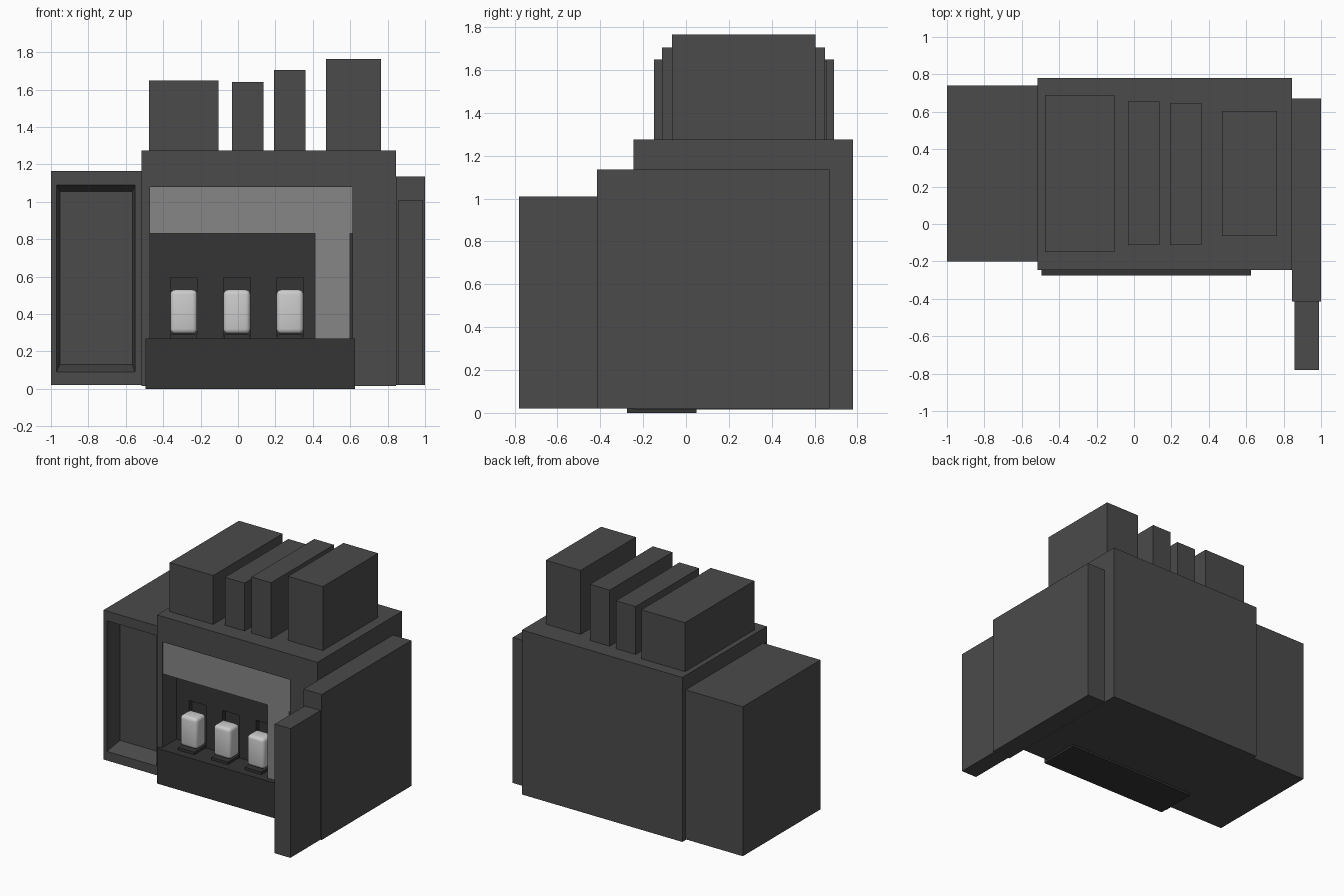
import bpy, bmesh

if "Cube" in bpy.data.objects:
    bpy.data.objects.remove(bpy.data.objects["Cube"])


def material(name, grey):
    m = bpy.data.materials.new(name)
    m.diffuse_color = (grey, grey, grey, 1)
    m.use_nodes = True
    m.node_tree.nodes["Principled BSDF"].inputs["Base Color"].default_value = m.diffuse_color
    return m


BODY = material("casing_grey", 0.07)
DARK = material("dark_trim", 0.035)
PANE = material("pane_grey", 0.24)
WHITE = material("pale_grey", 0.7)


def loft(name, rings, mat):
    """Join rectangles (x0, x1, z0, z1, y) in order and cap both ends."""
    bm = bmesh.new()
    loops = [[bm.verts.new(p) for p in ((x0, y, z0), (x1, y, z0), (x1, y, z1), (x0, y, z1))]
             for x0, x1, z0, z1, y in rings]
    for a, b in zip(loops, loops[1:]):
        for i in range(4):
            j = (i + 1) % 4
            bm.faces.new((a[i], a[j], b[j], b[i]))
    bm.faces.new(loops[0])
    bm.faces.new(loops[-1])
    bmesh.ops.recalc_face_normals(bm, faces=bm.faces)
    mesh = bpy.data.meshes.new(name)
    bm.to_mesh(mesh)
    bm.free()
    mesh.materials.append(mat)
    ob = bpy.data.objects.new(name, mesh)
    bpy.context.collection.objects.link(ob)
    return ob


def box(name, x0, x1, y0, y1, z0, z1, mat=BODY):
    return loft(name, [(x0, x1, z0, z1, y1), (x0, x1, z0, z1, y0)], mat)


def recessed_box(name, x0, x1, y0, y1, z0, z1, hole, floor, depth, mat=BODY):
    """Box whose front face has a pocket; hole and floor are (x0, x1, z0, z1)."""
    return loft(name, [(x0, x1, z0, z1, y1), (x0, x1, z0, z1, y0),
                       (*hole, y0), (*floor, y0 + depth)], mat)


# Main casing with the front bay
bay = (-0.47, 0.612, 0.25, 1.08)
recessed_box("main_casing", -0.515, 0.845, -0.245, 0.78, 0.015, 1.275, bay, bay, 0.295)

# Left cabinet with a tapered front recess
recessed_box("left_cabinet", -1.0, -0.515, -0.2, 0.74, 0.02, 1.165,
             (-0.97, -0.55, 0.09, 1.09), (-0.952, -0.565, 0.13, 1.055), 0.13)

# Right side panels
box("right_panel", 0.845, 1.0, -0.415, 0.67, 0.02, 1.135)
box("right_front_fin", 0.857, 0.99, -0.78, -0.415, 0.02, 1.01)

# Containers on top
for i, (x0, x1, y0, y1, z1) in enumerate([(-0.475, -0.105, -0.15, 0.69, 1.65),
                                          (-0.032, 0.135, -0.113, 0.655, 1.642),
                                          (0.193, 0.36, -0.113, 0.648, 1.705),
                                          (0.47, 0.765, -0.065, 0.605, 1.765)]):
    box(f"top_container_{i + 1}", x0, x1, y0, y1, 1.275, z1)

# Counter across the bottom of the bay
box("counter", -0.495, 0.625, -0.275, 0.05, 0.0, 0.27, DARK)

# Front panes
box("upper_pane", -0.47, 0.612, -0.235, -0.215, 0.83, 1.08, PANE)
box("side_pane", 0.413, 0.598, -0.235, -0.215, 0.27, 0.83, PANE)

# Three dispensing stations: back wall niche, base plate, rounded cup
edges = (-0.47, -0.147, 0.138, 0.612)
for i, cx in enumerate((-0.29, -0.006, 0.278)):
    niche = (cx - 0.072, cx + 0.072, 0.28, 0.595)
    recessed_box(f"back_wall_{i + 1}", edges[i], edges[i + 1], -0.075, 0.05, 0.27, 1.08,
                 niche, niche, 0.035, DARK)
    box(f"base_plate_{i + 1}", cx - 0.07, cx + 0.07, -0.215, -0.075, 0.27, 0.29, DARK)
    cup = box(f"cup_{i + 1}", cx - 0.072, cx + 0.072, -0.192, -0.07, 0.295, 0.53, WHITE)
    bev = cup.modifiers.new("rounding", "BEVEL")
    bev.width = 0.025
    bev.segments = 3
    for p in cup.data.polygons:
        p.use_smooth = True
